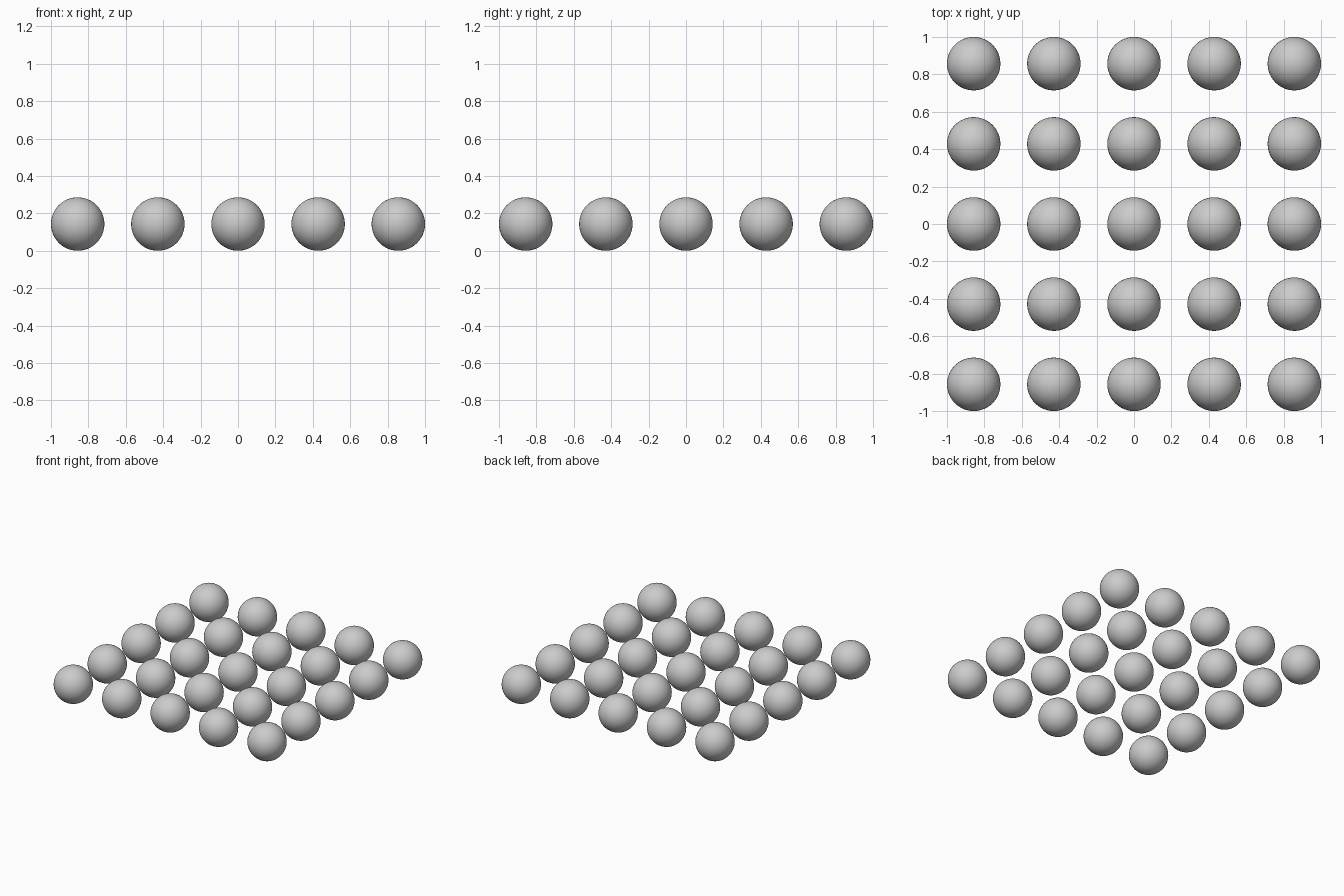
import bpy

if "Cube" in bpy.data.objects:
    bpy.data.objects.remove(bpy.data.objects["Cube"])

COUNT = 5
RADIUS = 1 / 7          # five balls with half-ball-wide gaps span 2 units
SPACING = 3 * RADIUS

# One smooth ball, its mesh shared by the whole grid
bpy.ops.mesh.primitive_uv_sphere_add(segments=48, ring_count=24, radius=RADIUS)
first = bpy.context.object
bpy.ops.object.shade_smooth()
first.data.name = "ball"

# 5 x 5 grid of balls resting on the ground plane
for row in range(COUNT):
    for col in range(COUNT):
        ball = first if row == col == 0 else first.copy()
        if ball is not first:
            bpy.context.collection.objects.link(ball)
        ball.name = f"ball_row{row + 1}_column{col + 1}"
        ball.location = ((col - (COUNT - 1) / 2) * SPACING,
                         (row - (COUNT - 1) / 2) * SPACING,
                         RADIUS)
